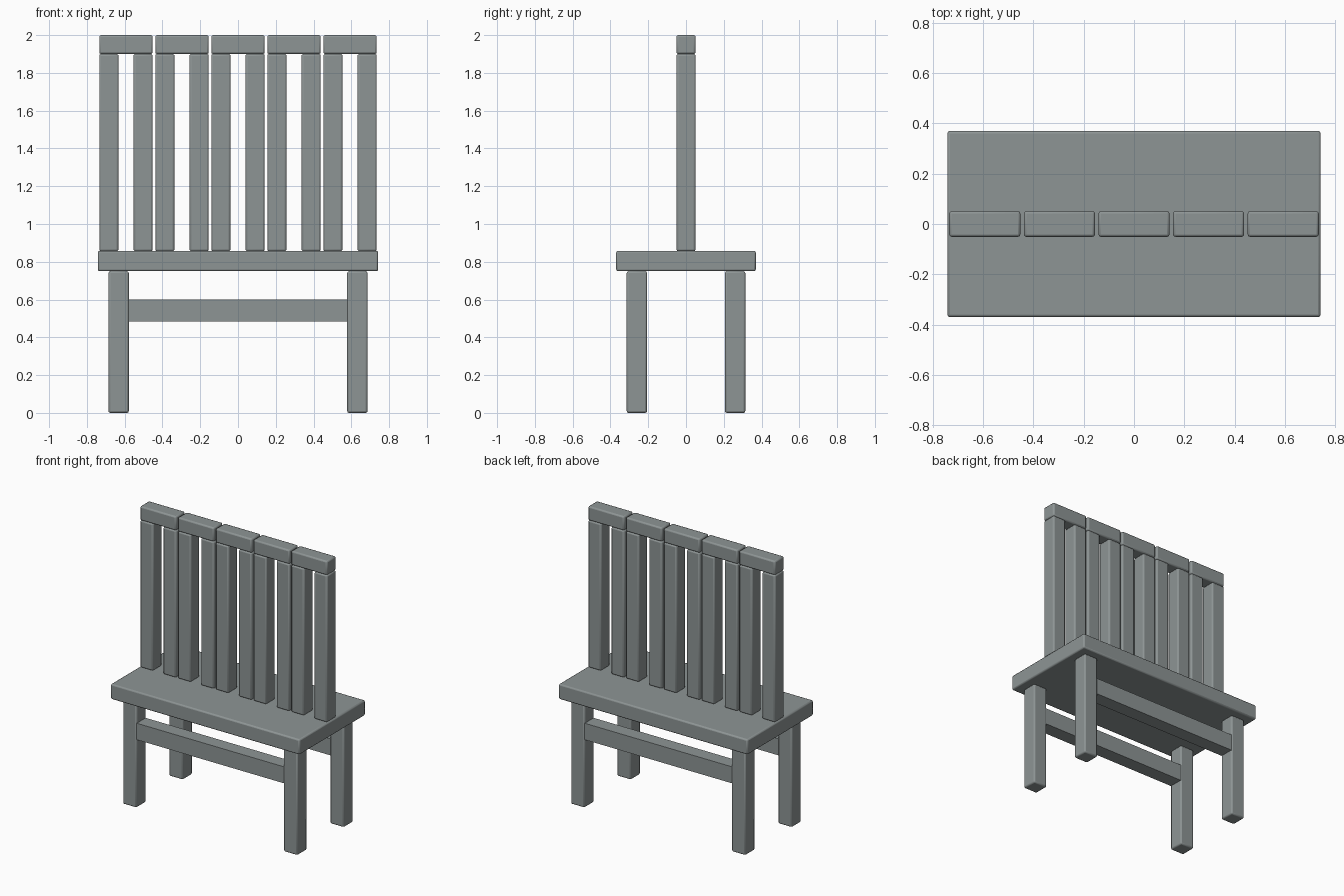
import bpy

default = bpy.data.objects.get("Cube")
if default:
    bpy.data.objects.remove(default, do_unlink=True)

# One grey paint for the whole bench
grey = bpy.data.materials.new("blue_grey_paint")
grey.use_nodes = True
colour = (0.27, 0.3, 0.3, 1)
grey.diffuse_color = colour
grey.node_tree.nodes["Principled BSDF"].inputs["Base Color"].default_value = colour


def block(name, x, y, z, bevel=0.01):
    """Box spanning the (low, high) pairs x, y, z with softened edges."""
    spans = (x, y, z)
    bpy.ops.mesh.primitive_cube_add(size=1, location=[(a + b) / 2 for a, b in spans])
    ob = bpy.context.object
    ob.name = name
    ob.scale = [b - a for a, b in spans]
    bpy.ops.object.transform_apply(location=False, rotation=False, scale=True)
    ob.data.materials.append(grey)
    if bevel:
        mod = ob.modifiers.new("soft_edges", "BEVEL")
        mod.width = bevel
        mod.segments = 2
        bpy.ops.object.shade_smooth_by_angle()
    return ob


def around(centre, half):
    return (centre - half, centre + half)


# Seat
block("seat", (-0.742, 0.742), (-0.37, 0.37), (0.75, 0.858))

# Legs and the rails between them
for depth, sy in (("front", -1), ("back", 1)):
    y = around(sy * 0.26, 0.054)
    for side, sx in (("left", 1), ("right", -1)):
        block(f"{depth}_{side}_leg", around(sx * 0.632, 0.054), y, (0, 0.75))
    block(f"{depth}_rail", (-0.58, 0.58), around(sy * 0.26, 0.05), (0.483, 0.6), 0)

# Backrest: five frames, each two slats under a cap
for i in range(5):
    cx = (i - 2) * 0.2965
    for side, sx in (("left", 1), ("right", -1)):
        block(f"back_slat_{side}_{i + 1}", around(cx + sx * 0.0905, 0.051),
              (-0.051, 0.051), (0.856, 1.9))
    block(f"back_cap_{i + 1}", around(cx, 0.1415), (-0.051, 0.051), (1.9, 2.0))
